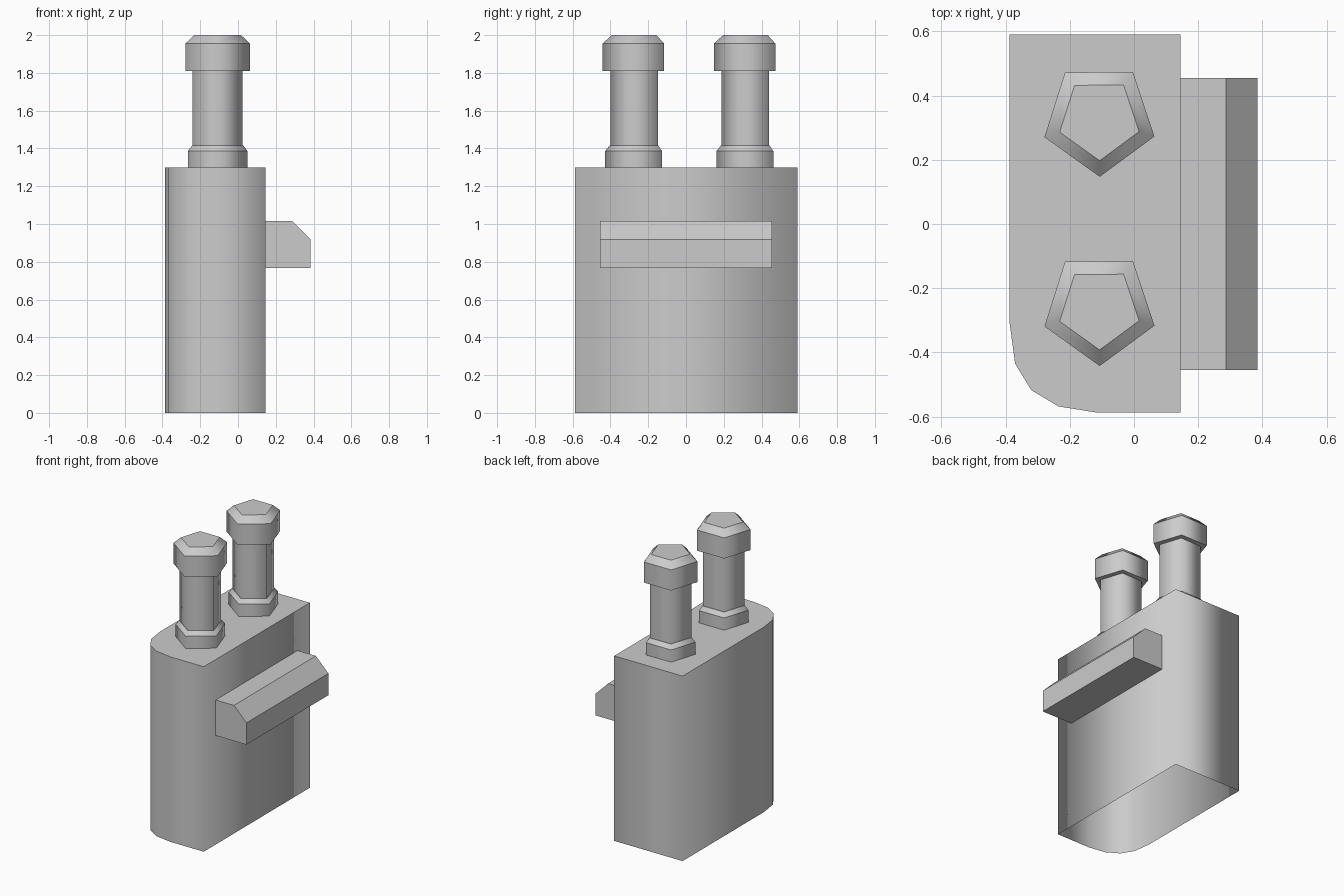
import bpy, bmesh, math

cube = bpy.data.objects.get("Cube")
if cube:
    bpy.data.objects.remove(cube)

grey = bpy.data.materials.new("plain_grey")
grey.use_nodes = True
colour = (0.6, 0.6, 0.6, 1)
grey.diffuse_color = colour
grey.node_tree.nodes["Principled BSDF"].inputs["Base Color"].default_value = colour


def loft(name, rings, cap_start=True, cap_end=True, smooth=True):
    """Skin a stack of matching rings; the ring outlines stay sharp."""
    bm = bmesh.new()
    loops = [[bm.verts.new(p) for p in ring] for ring in rings]
    n = len(loops[0])
    for a, b in zip(loops, loops[1:]):
        for i in range(n):
            j = (i + 1) % n
            bm.faces.new((a[i], a[j], b[j], b[i])).smooth = smooth
    for loop in loops:
        for i in range(n):
            edge = bm.edges.get((loop[i], loop[(i + 1) % n]))
            edge.smooth = False
    if cap_start:
        bm.faces.new(loops[0][::-1])
    if cap_end:
        bm.faces.new(loops[-1])
    # Square corners of the outlines stay sharp, gentle curves do not
    for edge in bm.edges:
        if len(edge.link_faces) == 2 and edge.calc_face_angle() > math.radians(80):
            edge.smooth = False
    mesh = bpy.data.meshes.new(name)
    bm.to_mesh(mesh)
    bm.free()
    mesh.materials.append(grey)
    obj = bpy.data.objects.new(name, mesh)
    bpy.context.collection.objects.link(obj)
    return obj


# Box body with one rounded corner and an open underside
outline = [(-0.387, 0.59), (-0.387, -0.31), (-0.37, -0.435), (-0.32, -0.517),
           (-0.235, -0.568), (-0.115, -0.587), (0.145, -0.587), (0.145, 0.59)]
loft("body", [[(x, y, z) for x, y in outline] for z in (0, 1.3)], cap_start=False)

# Chamfered bar along the side
section = [(0.145, 0.766), (0.145, 1.016), (0.287, 1.016), (0.384, 0.919), (0.384, 0.766)]
loft("side_bar", [[(x, y, z) for x, z in section] for y in (0.455, -0.455)][::-1],
     smooth=False)

# Five-sided terminals: collar, shaft and bevelled head
profile = [(0.166, 1.3), (0.166, 1.386), (0.142, 1.416), (0.139, 1.416),
           (0.139, 1.81), (0.18, 1.81), (0.18, 1.955), (0.13, 2.0)]
angles = [math.radians(-89.6 + 72 * i) for i in range(5)]
for name, y in (("front_terminal", -0.262), ("back_terminal", 0.327)):
    loft(name, [[(-0.108 + r * math.cos(a), y + r * math.sin(a), z) for a in angles]
                for r, z in profile], cap_start=False)
